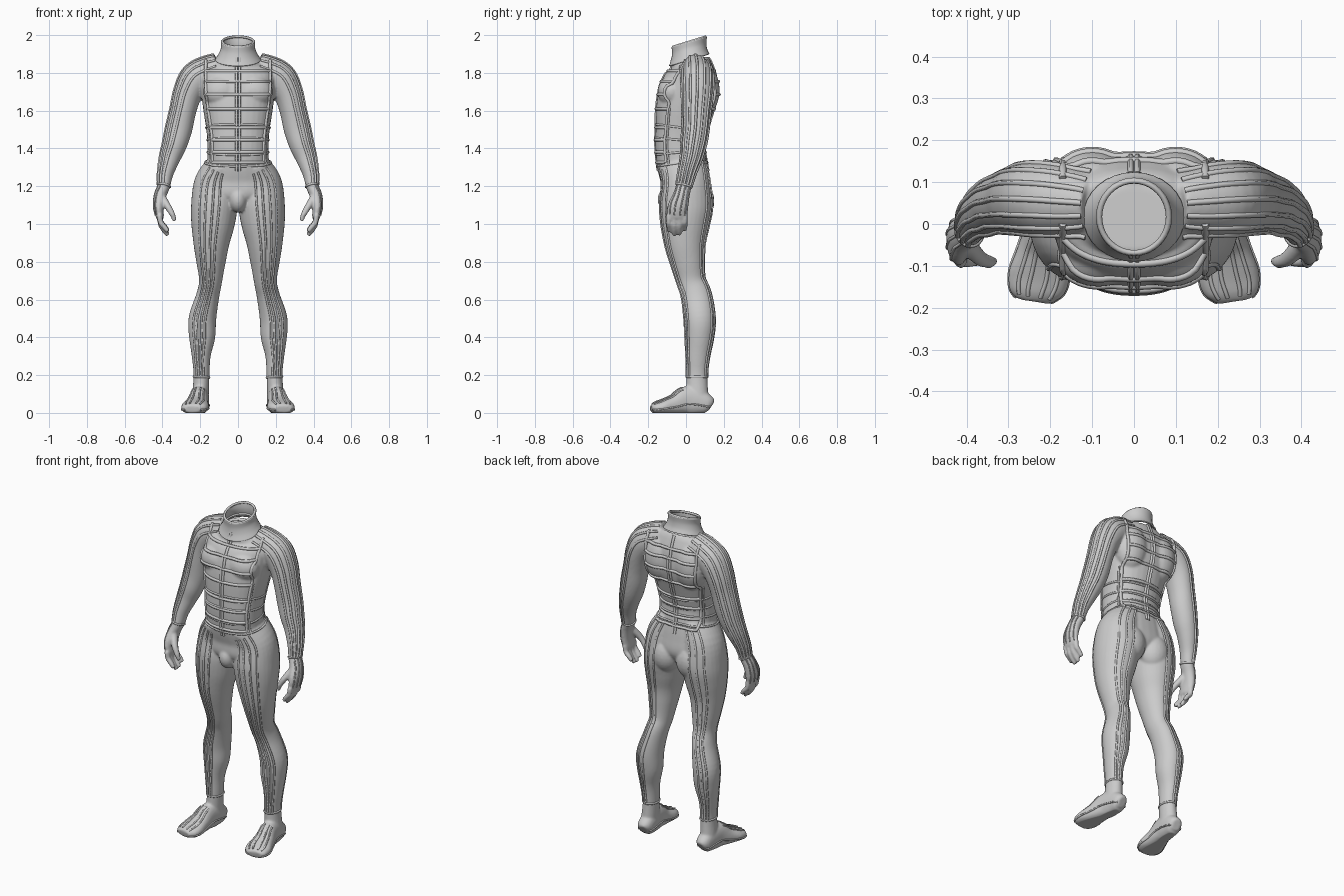
import bpy, bmesh
from math import sin, cos, radians, copysign, pi
from mathutils import Vector
from mathutils.bvhtree import BVHTree

if "Cube" in bpy.data.objects:
    bpy.data.objects.remove(bpy.data.objects["Cube"])

grey = bpy.data.materials.new("suit_grey")
grey.use_nodes = True
GREY = (0.6, 0.6, 0.6, 1)
grey.diffuse_color = GREY
grey.node_tree.nodes["Principled BSDF"].inputs["Base Color"].default_value = GREY
Y, Z = Vector((0, 1, 0)), Vector((0, 0, 1))

# Each section: centre x, y, z, then the two radii
TORSO = [(0, .015, 1.885, .085, .08), (0, .015, 1.865, .11, .095), (0, .025, 1.83, .17, .115),
         (0, .025, 1.78, .195, .137), (0, .012, 1.7, .195, .155), (0, -.01, 1.6, .183, .15),
         (0, -.025, 1.5, .168, .137), (0, -.033, 1.42, .162, .13), (0, -.022, 1.32, .165, .132),
         (0, -.006, 1.24, .19, .13), (0, 0, 1.15, .19, .13), (0, 0, 1.07, .08, .07)]
LEG = [(.08, -.02, 1.32, .08, .125), (.115, 0, 1.22, .115, .127), (.125, 0, 1.1, .123, .14),
       (.133, -.005, 1, .115, .128), (.141, -.005, .9, .096, .108), (.143, .008, .8, .078, .09),
       (.145, .027, .7, .061, .075), (.16, .055, .62, .061, .079), (.188, .072, .5, .073, .082),
       (.19, .07, .4, .069, .075), (.195, .062, .3, .05, .062), (.193, .058, .2, .042, .055),
       (.2, .06, .08, .045, .06)]
FOOT = [(.195, .133, .035, .025, .03), (.197, .115, .045, .042, .05), (.2, .06, .06, .048, .07),
        (.207, 0, .065, .05, .075), (.217, -.06, .045, .06, .053), (.226, -.12, .032, .073, .039),
        (.236, -.16, .025, .066, .031), (.24, -.183, .02, .045, .02)]
ARM = [(.1, .05, 1.82, .083, .07), (.16, .055, 1.8, .088, .083), (.222, .06, 1.765, .088, .088),
       (.265, .06, 1.69, .076, .084), (.29, .055, 1.6, .069, .077), (.313, .05, 1.5, .07, .071),
       (.335, .04, 1.42, .064, .067), (.36, .028, 1.35, .055, .057), (.383, .005, 1.27, .042, .047),
       (.393, -.012, 1.2, .033, .042), (.412, -.025, 1.15, .032, .045),
       (.42, -.042, 1.09, .028, .055), (.412, -.048, 1.03, .02, .05)]
COLLAR = [(0, .017, 1.965, .083, .086), (0, .017, 1.93, .083, .083),
          (0, .017, 1.895, .096, .088), (0, .017, 1.865, .115, .1)]


def sample(secs, t):
    """Smooth interpolation between sections."""
    i = min(max(int(t), 0), len(secs) - 2)
    u = t - i
    a, b, c, d = (secs[min(max(k, 0), len(secs) - 1)] for k in range(i - 1, i + 3))
    return [q + .5 * u * (r - p + u * (2*p - 5*q + 4*r - s + u * (3*(q - r) + s - p)))
            for p, q, r, s in zip(a, b, c, d)]


def point(secs, t, angle, up=Y, power=2.0):
    """Surface point and outward direction; angle 0 is outer, 90 is the up side."""
    e = len(secs) - 1
    x, y, z, ru, rv = sample(secs, t)
    tan = Vector(sample(secs, min(t + .1, e))[:3]) - Vector(sample(secs, max(t - .1, 0))[:3])
    tan.normalize()
    v = (up - tan * up.dot(tan)).normalized()
    c, s = cos(radians(angle)), sin(radians(angle))
    off = tan.cross(v) * ru * copysign(abs(c) ** (2 / power), c) \
        + v * rv * copysign(abs(s) ** (2 / power), s)
    return Vector((x, y, z)) + off, off.normalized()


def loft(bm, secs, up=Y, power=2.0, side=1, caps=True, n=32, sub=5):
    rings = []
    for k in range((len(secs) - 1) * sub + 1):
        pts = [point(secs, k / sub, 360 * j / n, up, power)[0] for j in range(n)]
        rings.append([bm.verts.new((p.x * side, p.y, p.z)) for p in pts])
    for a, b in zip(rings, rings[1:]):
        for j in range(n):
            bm.faces.new((a[j], a[j - 1], b[j - 1], b[j]))
    if caps:
        bm.faces.new(rings[0])
        bm.faces.new(rings[-1][::-1])


def ball(bm, centre, radii):
    vs = bmesh.ops.create_uvsphere(bm, u_segments=24, v_segments=16, radius=1)["verts"]
    for v in vs:
        v.co = Vector(centre) + Vector(a * b for a, b in zip(v.co, radii))


def new_object(name, data):
    ob = bpy.data.objects.new(name, data)
    bpy.context.collection.objects.link(ob)
    if not data.materials:
        data.materials.append(grey)
    return ob


def from_bmesh(name, bm):
    bmesh.ops.recalc_face_normals(bm, faces=bm.faces)
    me = bpy.data.meshes.new(name)
    bm.to_mesh(me)
    bm.free()
    return new_object(name, me)


def bake(ob):
    """Replace an object by its evaluated, smooth-shaded mesh."""
    name = ob.name
    dg = bpy.context.evaluated_depsgraph_get()
    me = bpy.data.meshes.new_from_object(ob.evaluated_get(dg))
    bpy.data.objects.remove(ob)
    me.shade_smooth()
    return new_object(name, me)


# Body: torso, limbs and muscle masses fused into one skin
bm = bmesh.new()
loft(bm, TORSO, power=2.3)
ball(bm, (0, -.085, 1.13), (.05, .065, .07))
for s in (1, -1):
    loft(bm, LEG, side=s)
    loft(bm, FOOT, up=Z, power=2.3, side=s)
    loft(bm, ARM, side=s)
    ball(bm, (s * .085, -.075, 1.7), (.1, .075, .085))
    ball(bm, (s * .1, .09, 1.71), (.1, .088, .14))
    ball(bm, (s * .085, .065, 1.12), (.09, .085, .11))
    for i, drop in enumerate((.02, 0, .004, .025)):
        y = -.09 + i * .028
        loft(bm, [(.415, y, 1.05, .015, .016), (.41, y, 1.0 + drop / 2, .015, .015),
                  (.39, y, .965 + drop, .014, .014), (.37, y, .94 + drop, .011, .011)],
             side=s, n=12)
    loft(bm, [(.4, -.045, 1.14, .02, .024), (.37, -.08, 1.09, .018, .02),
              (.347, -.09, 1.05, .015, .016), (.335, -.088, 1.015, .011, .011)], side=s, n=12)
body = from_bmesh("body_suit", bm)
rem = body.modifiers.new("fuse", "REMESH")
rem.mode, rem.voxel_size = "VOXEL", .007
smo = body.modifiers.new("relax", "SMOOTH")
smo.factor, smo.iterations = .5, 4
body = bake(body)
for v in body.data.vertices:
    v.co.z = max(v.co.z, 0)
skin = BVHTree.FromPolygons([v.co for v in body.data.vertices],
                            [p.vertices for p in body.data.polygons])


# Collar: open slanted band
def slant(p):
    return Vector((p.x, p.y, p.z + .31 * (p.y - .017)))


bm = bmesh.new()
loft(bm, COLLAR, caps=False)
for v in bm.verts:
    v.co = slant(v.co)
collar = from_bmesh("collar", bm)
sol = collar.modifiers.new("thickness", "SOLIDIFY")
sol.thickness, sol.offset = .008, -1
bake(collar)


# Piping: cords laid on the skin
def cords(name, paths, radius, closed=False, mirror=True):
    cu = bpy.data.curves.new(name, "CURVE")
    cu.dimensions, cu.bevel_depth, cu.bevel_resolution = "3D", radius, 1
    cu.use_fill_caps = True
    for s in (1, -1) if mirror else (1,):
        for path in paths:
            sp = cu.splines.new("POLY")
            sp.points.add(len(path) - 1)
            sp.use_cyclic_u = closed
            for q, p in zip(sp.points, path):
                q.co = (p.x * s, p.y, p.z, 1)
    bake(new_object(name, cu))


def lay(secs, t, angle, up=Y, power=2.0):
    p, d = point(secs, t, angle, up, power)
    hit = skin.ray_cast(p + d * .05, -d, .1)[0]
    return hit or p


def lay_flat(x, z, front):
    return skin.ray_cast(Vector((x, -front, z)), Vector((0, front, 0)))[0] or Vector((x, 0, z))


def along(secs, t0, t1, angle, n=44, up=Y, power=2.0):
    return [lay(secs, t0 + (t1 - t0) * k / n, angle, up, power) for k in range(n + 1)]


def around(secs, t, n=36, power=2.0):
    return [lay(secs, t, 360 * k / n, power=power) for k in range(n)]


def level(secs, z):
    """Loft parameter at a given height."""
    lo, hi = 0, len(secs) - 1
    for _ in range(30):
        mid = (lo + hi) / 2
        lo, hi = (mid, hi) if sample(secs, mid)[2] > z else (lo, mid)
    return lo


def edge(z):
    """Half width of the ribbed panel."""
    u = min(max((z - 1.4) / .35, 0), 1)
    return .135 + .035 * u * u * (3 - 2 * u)


RIBS = (1.81, 1.755, 1.685, 1.61, 1.51, 1.445, 1.38, 1.325)
ribs, rails, centre = [], [], []
for front in (1, -1):
    for z in RIBS:
        ribs.append([lay_flat(edge(z) * k / 14, z, front) for k in range(-14, 15)])
    heights = [1.325 + .54 * k / 36 for k in range(37)]
    rails.append([lay_flat(edge(z), z, front) for z in heights])
    for x in (-.008, .008):
        centre.append([lay_flat(x, 1.28 + .6 * k / 36, front) for k in range(37)])
cords("torso_ribs", ribs, .009, mirror=False)
cords("torso_rails", rails, .009)
cords("centre_strips", centre, .007, mirror=False)
cords("waist_hoops", [around(TORSO, level(TORSO, z), power=2.3) for z in RIBS[4:]],
      .006, True, False)
cords("side_rails", [along(TORSO, level(TORSO, 1.6), level(TORSO, 1.32), a, 24, power=2.3)
                     for a in (-28, 28)], .006)

cords("arm_piping", [along(ARM, .1, 8.9, a) for a in range(-78, 79, 26)], .007)
cords("hand_piping", [along(ARM, 9.1, 11.6, a, 14) for a in (-50, -17, 17, 50)], .004)
cords("wrist_bands", [around(ARM, 8.95)], .006, True)
cords("leg_piping", [along(LEG, .3, level(LEG, .19), a, 60)
                     for a in (-102, -86, -68, -50, 52, 72, 92)], .006)
cords("ankle_bands", [around(LEG, level(LEG, .19))], .006, True)
cords("foot_piping", [along(FOOT, 3.1, 6.3, a, 20, Z, 2.3) for a in (55, 78, 102, 125)]
      + [along(FOOT, .4, 6.9, a, 36, Z, 2.3) for a in (-12, 192)], .005)
cords("collar_rims", [[slant(point(COLLAR, t, 360 * k / 40)[0]) for k in range(40)]
                      for t in (0, 2.1)], .007, True, False)
